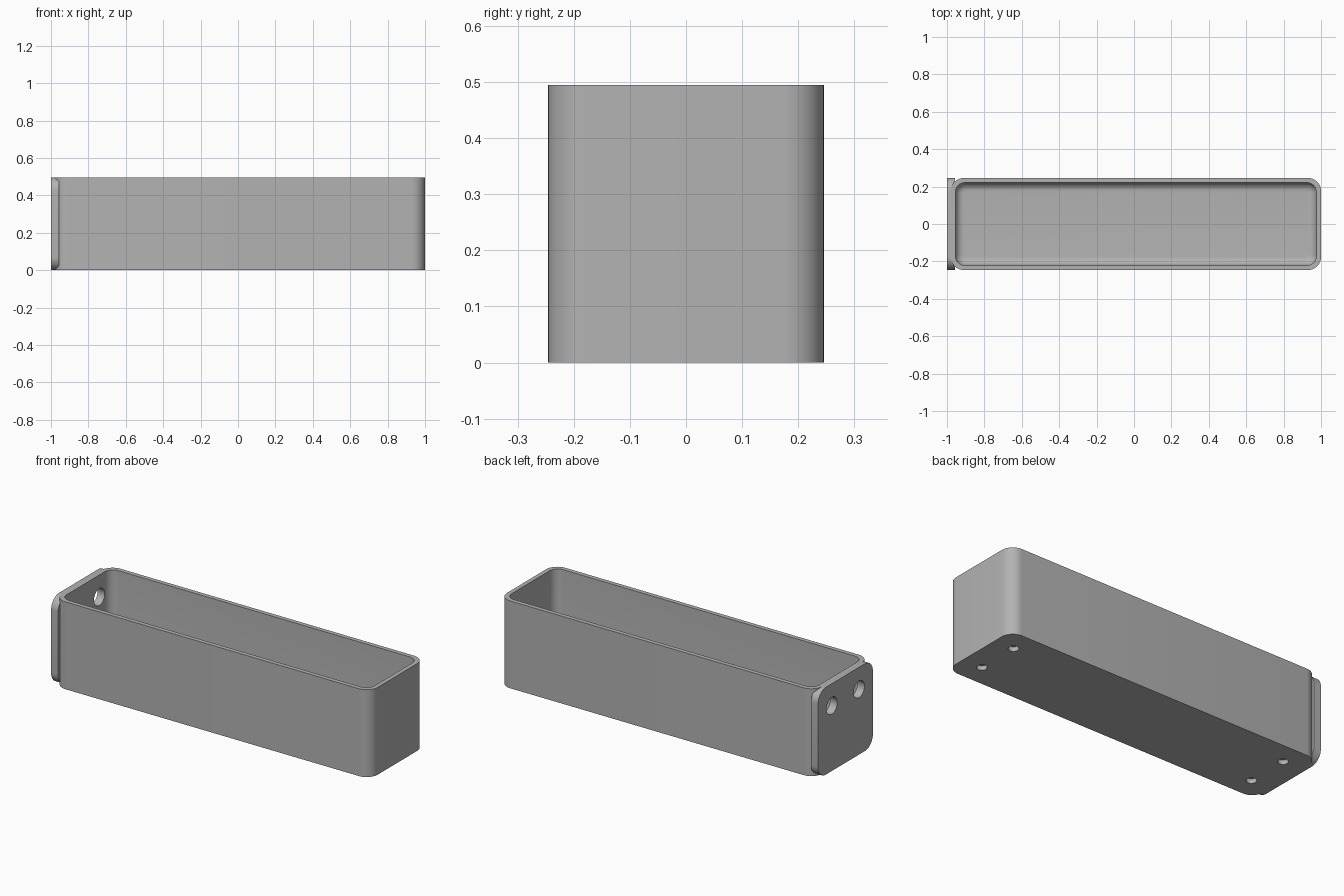
import bpy, bmesh
from math import sin, cos, pi, radians
from mathutils import Matrix

cube = bpy.data.objects.get("Cube")
if cube:
    bpy.data.objects.remove(cube, do_unlink=True)

X0, X1, HALF, HEIGHT = -0.98, 1.0, 0.246, 0.495
WALL, FLOOR, RADIUS, FILLET = 0.025, 0.04, 0.07, 0.045
HOLE_Y = 0.122

grey = bpy.data.materials.new("plain grey")
grey.use_nodes = True
grey.diffuse_color = (0.45, 0.45, 0.45, 1)
grey.node_tree.nodes["Principled BSDF"].inputs["Base Color"].default_value = (0.45, 0.45, 0.45, 1)


def rounded_rect(u0, u1, v0, v1, r, steps=10):
    """Counter-clockwise outline with round corners."""
    corners = [(u1 - r, v1 - r), (u0 + r, v1 - r), (u0 + r, v0 + r), (u1 - r, v0 + r)]
    return [(cu + r * cos(pi / 2 * (q + i / steps)), cv + r * sin(pi / 2 * (q + i / steps)))
            for q, (cu, cv) in enumerate(corners) for i in range(steps + 1)]


def loft(name, rings):
    """Skin successive rings of points and cap both ends."""
    bm = bmesh.new()
    loops = [[bm.verts.new(p) for p in ring] for ring in rings]
    for a, b in zip(loops, loops[1:]):
        for i in range(len(a)):
            j = (i + 1) % len(a)
            bm.faces.new((a[i], a[j], b[j], b[i]))
    bm.faces.new(loops[0][::-1])
    bm.faces.new(loops[-1])
    bmesh.ops.recalc_face_normals(bm, faces=bm.faces)
    return to_object(name, bm)


def to_object(name, bm):
    mesh = bpy.data.meshes.new(name)
    bm.to_mesh(mesh)
    bm.free()
    mesh.materials.append(grey)
    ob = bpy.data.objects.new(name, mesh)
    bpy.context.collection.objects.link(ob)
    return ob


def cutter(name, centres, radius, depth, rotation):
    """Row of round drills, all turned the same way."""
    bm = bmesh.new()
    for c in centres:
        bmesh.ops.create_cone(bm, cap_ends=True, segments=32, radius1=radius, radius2=radius,
                              depth=depth, matrix=Matrix.Translation(c) @ rotation)
    ob = to_object(name, bm)
    ob.hide_render = True
    return ob


def drill(ob, *cutters):
    for c in cutters:
        mod = ob.modifiers.new("drill", "BOOLEAN")
        mod.operation, mod.solver, mod.object = "DIFFERENCE", "EXACT", c
    bpy.context.view_layer.update()
    graph = bpy.context.evaluated_depsgraph_get()
    mesh = bpy.data.meshes.new_from_object(ob.evaluated_get(graph))
    ob.modifiers.clear()
    ob.data = mesh
    bpy.ops.object.select_all(action="DESELECT")
    ob.select_set(True)
    bpy.context.view_layer.objects.active = ob
    bpy.ops.object.shade_smooth_by_angle(angle=radians(30))


# Open tray: outer wall, rim, inner wall, filleted floor
def tray_ring(inset, z):
    r = max(RADIUS - inset * 0.75, 0.004)
    return [(x, y, z) for x, y in
            rounded_rect(X0 + inset, X1 - inset, -HALF + inset, HALF - inset, r)]


rings = [tray_ring(0, 0), tray_ring(0, HEIGHT), tray_ring(WALL, HEIGHT)]
for i in range(9):
    a = pi / 2 * i / 8
    rings.append(tray_ring(WALL + FILLET * (1 - cos(a)), FLOOR + FILLET * (1 - sin(a))))
tray = loft("tray", rings)

# Mounting plate on the right end
outline = rounded_rect(-HALF, HALF, 0, HEIGHT, RADIUS)
plate = loft("mounting_plate", [[(x, y, z) for y, z in outline] for x in (-1.0, -0.956)])

# Blind foot holes and through screw holes
feet = cutter("foot_hole_cutter", [(x, y, 0) for x in (X0 + 0.12, X1 - 0.12)
                                   for y in (-HOLE_Y, HOLE_Y)], 0.027, 0.05, Matrix())
screws = cutter("screw_hole_cutter", [(-0.98, y, 0.37) for y in (-HOLE_Y, HOLE_Y)],
                0.048, 0.2, Matrix.Rotation(pi / 2, 4, "Y"))
drill(tray, feet, screws)
drill(plate, screws)
for helper in (feet, screws):
    bpy.data.objects.remove(helper, do_unlink=True)
